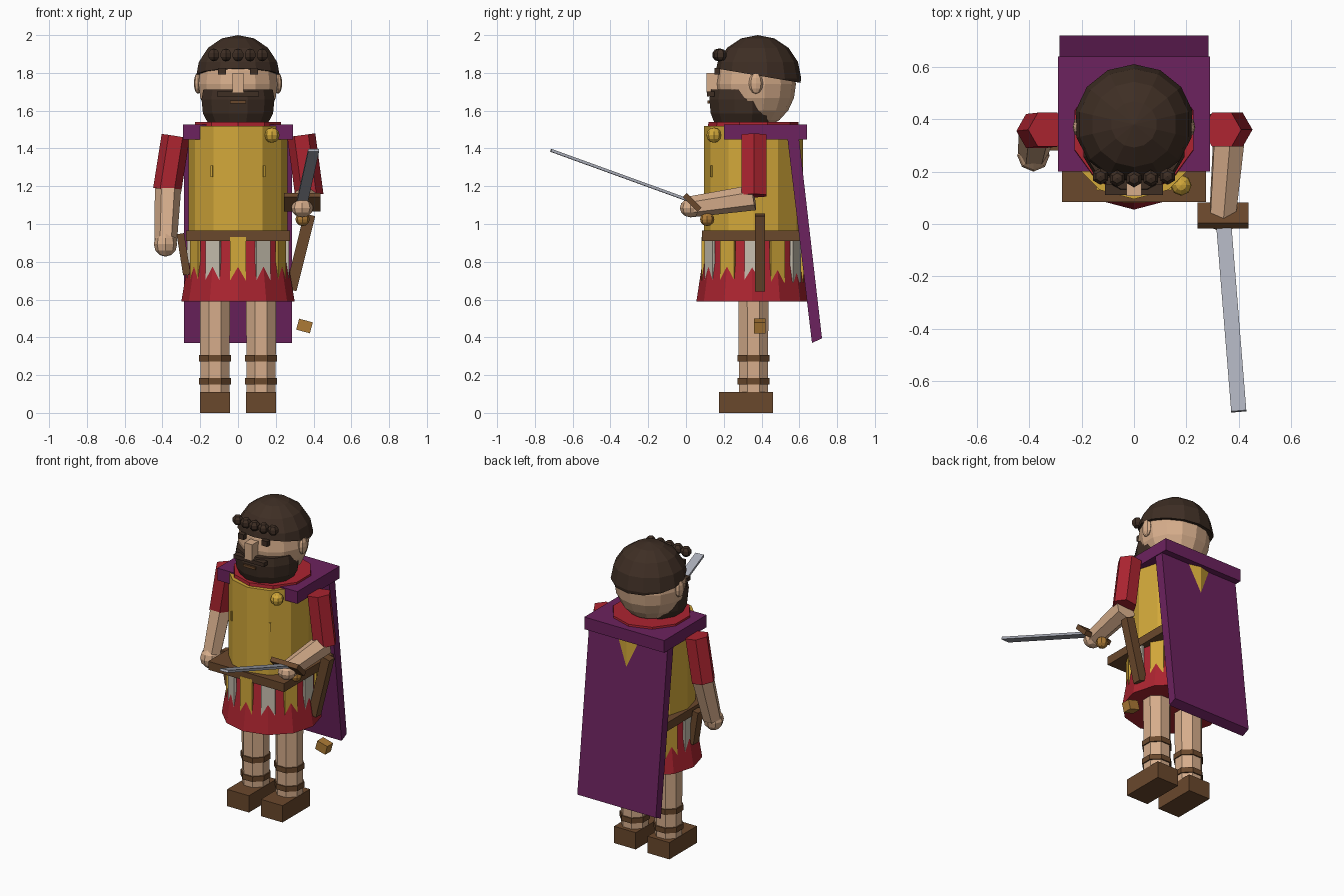
import bpy, bmesh, math
from mathutils import Vector, Matrix, Euler

if "Cube" in bpy.data.objects:
    bpy.data.objects.remove(bpy.data.objects["Cube"])


def material(name, r, g, b):
    lin = [((c / 255 + 0.055) / 1.055) ** 2.4 for c in (r, g, b)]
    m = bpy.data.materials.new(name)
    m.diffuse_color = (*lin, 1)
    m.use_nodes = True
    m.node_tree.nodes["Principled BSDF"].inputs["Base Color"].default_value = m.diffuse_color
    return m


SKIN = material("skin", 214, 173, 139)
HAIR = material("dark hair", 62, 46, 36)
GOLD = material("gold", 210, 168, 58)
RED = material("red cloth", 172, 36, 48)
PURPLE = material("purple cloth", 108, 34, 94)
LEATHER = material("brown leather", 106, 72, 44)
STEEL = material("steel", 170, 173, 184)
CREAM = material("cream strip", 200, 192, 176)
BRONZE = material("bronze", 172, 122, 54)
YC = 0.357  # body axis


def finish(name, bm, mat, matrix=None):
    if matrix:
        bm.transform(matrix)
    bmesh.ops.recalc_face_normals(bm, faces=bm.faces)
    me = bpy.data.meshes.new(name)
    bm.to_mesh(me)
    bm.free()
    me.materials.append(mat)
    ob = bpy.data.objects.new(name, me)
    bpy.context.collection.objects.link(ob)
    return ob


def box(name, c, size, mat, rot=(0, 0, 0)):
    bm = bmesh.new()
    bmesh.ops.create_cube(bm, size=1)
    q = rot if not isinstance(rot, tuple) else Euler([math.radians(a) for a in rot])
    return finish(name, bm, mat, Matrix.LocRotScale(Vector(c), q, Vector(size)))


def lathe(name, rings, n, mat, matrix, phase=0.0):
    """Closed stack of n-sided rings given as (z, rx, ry); a vertex points to -y."""
    bm = bmesh.new()
    loops = []
    for z, rx, ry in rings:
        loops.append([bm.verts.new((rx * math.sin(a), -ry * math.cos(a), z))
                      for a in (2 * math.pi * (i + phase) / n for i in range(n))])
    for lo, hi in zip(loops, loops[1:]):
        for i in range(n):
            j = (i + 1) % n
            bm.faces.new((lo[i], lo[j], hi[j], hi[i]))
    bm.faces.new(loops[0])
    bm.faces.new(loops[-1])
    return finish(name, bm, mat, matrix)


def upright(name, x, y, rings, n, mat, phase=0.0):
    return lathe(name, rings, n, mat, Matrix.Translation((x, y, 0)), phase)


def limb(name, p0, p1, r0, r1, n, mat, phase=0.0):
    p0, p1 = Vector(p0), Vector(p1)
    d = p1 - p0
    m = Matrix.Translation(p0) @ Vector((0, 0, -1)).rotation_difference(d).to_matrix().to_4x4()
    return lathe(name, [(0, r0, r0), (-d.length, r1, r1)], n, mat, m, phase)


def ball(name, c, radii, u, v, mat, cut=None):
    bm = bmesh.new()
    bmesh.ops.create_uvsphere(bm, u_segments=u, v_segments=v, radius=1)
    bm.transform(Matrix.LocRotScale(Vector(c), None, Vector(radii)))
    if cut:
        g = bm.verts[:] + bm.edges[:] + bm.faces[:]
        r = bmesh.ops.bisect_plane(bm, geom=g, plane_co=cut[0], plane_no=cut[1], clear_inner=True)
        bmesh.ops.contextual_create(bm, geom=[e for e in r["geom_cut"]
                                              if isinstance(e, bmesh.types.BMEdge)])
    return finish(name, bm, mat)


# Legs, sandals and straps
for s, side in ((-1, "left"), (1, "right")):
    x = s * 0.122
    upright(side + "_leg", x, YC, [(0.06, .083, .083), (0.65, .086, .086)], 8, SKIN, 0.5)
    box(side + "_sandal", (x, 0.317, 0.055), (0.158, 0.285, 0.11), LEATHER)
    for i, z in enumerate((0.168, 0.29)):
        upright(f"{side}_strap_{i}", x, YC, [(z - .017, .092, .092), (z + .017, .092, .092)],
                8, LEATHER, 0.5)

# Skirt with hanging strips
upright("skirt", 0, 0.35, [(0.59, .30, .295), (0.95, .24, .24)], 12, RED)
for i in range(12):
    a = math.radians(30 * i)
    box(f"skirt_strip_{i}", (.262 * math.sin(a), 0.353 - .262 * math.cos(a), 0.81),
        (0.085, 0.016, 0.24), GOLD if i % 2 == 0 else CREAM, (0, 0, 30 * i))

# Torso armour, belt and neckline
upright("breastplate", 0, YC, [(0.94, .262, .262), (1.52, .262, .262)], 12, GOLD)
upright("neckline", 0, YC, [(1.50, .243, .243), (1.54, .238, .238)], 10, RED)
box("belt", (0, 0.352, 0.937), (0.55, 0.535, 0.055), LEATHER)
for s in (-1, 1):
    box("armour_seam", (s * 0.138, 0.135, 1.28), (0.012, 0.012, 0.06), GOLD, (0, 0, s * 30))

# Cape: shoulder yoke, sloping sheet and brooch
box("cape_yoke", (0, 0.42, 1.488), (0.58, 0.44, 0.08), PURPLE)
bm = bmesh.new()
prof = [(.535, 1.47), (.596, 1.47), (.72, .395), (.667, .37)]
f = bm.faces.new([bm.verts.new((-0.285, y, z)) for y, z in prof])
ext = bmesh.ops.extrude_face_region(bm, geom=[f])
bmesh.ops.translate(bm, vec=(0.57, 0, 0),
                    verts=[v for v in ext["geom"] if isinstance(v, bmesh.types.BMVert)])
bm.faces.new([v for v in f.verts]) if not f.is_valid else None
finish("cape", bm, PURPLE)
ball("brooch", (0.18, 0.148, 1.47), (.04, .04, .04), 8, 6, GOLD)

# Arms
limb("right_sleeve", (.335, .36, 1.47), (.378, .36, 1.15), .075, .075, 6, RED, 0.5)
limb("right_forearm", (.365, .36, 1.14), (.338, .03, 1.092), .068, .056, 6, SKIN)
ball("right_hand", (.34, .025, 1.085), (.058, .058, .05), 8, 6, SKIN)
limb("left_sleeve", (-.33, .36, 1.465), (-.375, .355, 1.18), .075, .075, 6, RED, 0.5)
limb("left_forearm", (-.37, .355, 1.2), (-.383, .275, .91), .07, .06, 6, SKIN, 0.5)
ball("left_hand", (-.384, .262, .893), (.062, .062, .066), 8, 6, SKIN)

# Sword
base, tip = Vector((.34, .03, 1.12)), Vector((.40, -.715, 1.39))
d = tip - base
box("sword_blade", (base + tip) / 2, (0.058, d.length, 0.015), STEEL, d.to_track_quat('Y', 'Z'))
box("sword_guard", (.34, .032, 1.115), (0.195, 0.11, 0.03), LEATHER, (-45, 0, 0))
ball("sword_pommel", (.342, .112, 1.025), (.038, .038, .036), 8, 6, BRONZE)

# Scabbards
box("scabbard", (.33, .392, .85), (0.06, 0.055, 0.41), LEATHER, (0, 14, 0))
box("scabbard_tip", (.352, .39, .46), (0.075, 0.06, 0.06), BRONZE, (0, 15, 0))
box("dagger_sheath", (-.288, .31, .84), (0.04, 0.06, 0.22), LEATHER, (0, -9, 0))

# Head, ears, nose and neck
upright("neck", 0, YC, [(1.45, .11, .11), (1.62, .11, .11)], 10, SKIN)
ball("head", (0, .37, 1.74), (.215, .212, .235), 14, 10, SKIN)
for s, side in ((-1, "left"), (1, "right")):
    ball(side + "_ear", (s * 0.212, .37, 1.745), (.022, .038, .056), 8, 6, SKIN)
    box(side + "_eye", (s * 0.085, .165, 1.808), (0.042, 0.03, 0.034), HAIR)
box("nose", (0, .14, 1.748), (0.056, 0.065, 0.105), SKIN)

# Beard, moustache and mouth
upright("beard", 0, 0.305, [(1.535, .165, .16), (1.585, .192, .18), (1.66, .2, .188),
                            (1.712, .19, .178)], 12, HAIR, 0.5)
box("moustache", (0, .13, 1.688), (0.22, 0.04, 0.025), HAIR)
box("mouth", (0, .119, 1.645), (0.085, 0.012, 0.016), LEATHER)

# Hair cap and front curls
ball("hair", (0, .38, 1.77), (.23, .23, .23), 14, 8, HAIR,
     (Vector((0, .15, 1.825)), Vector((0, .17, 1))))
for i in range(5):
    x = (i - 2) * 0.064
    ball(f"curl_{i}", (x, .172 + x * x * 0.6, 1.895), (.034, .034, .034), 6, 5, HAIR)
